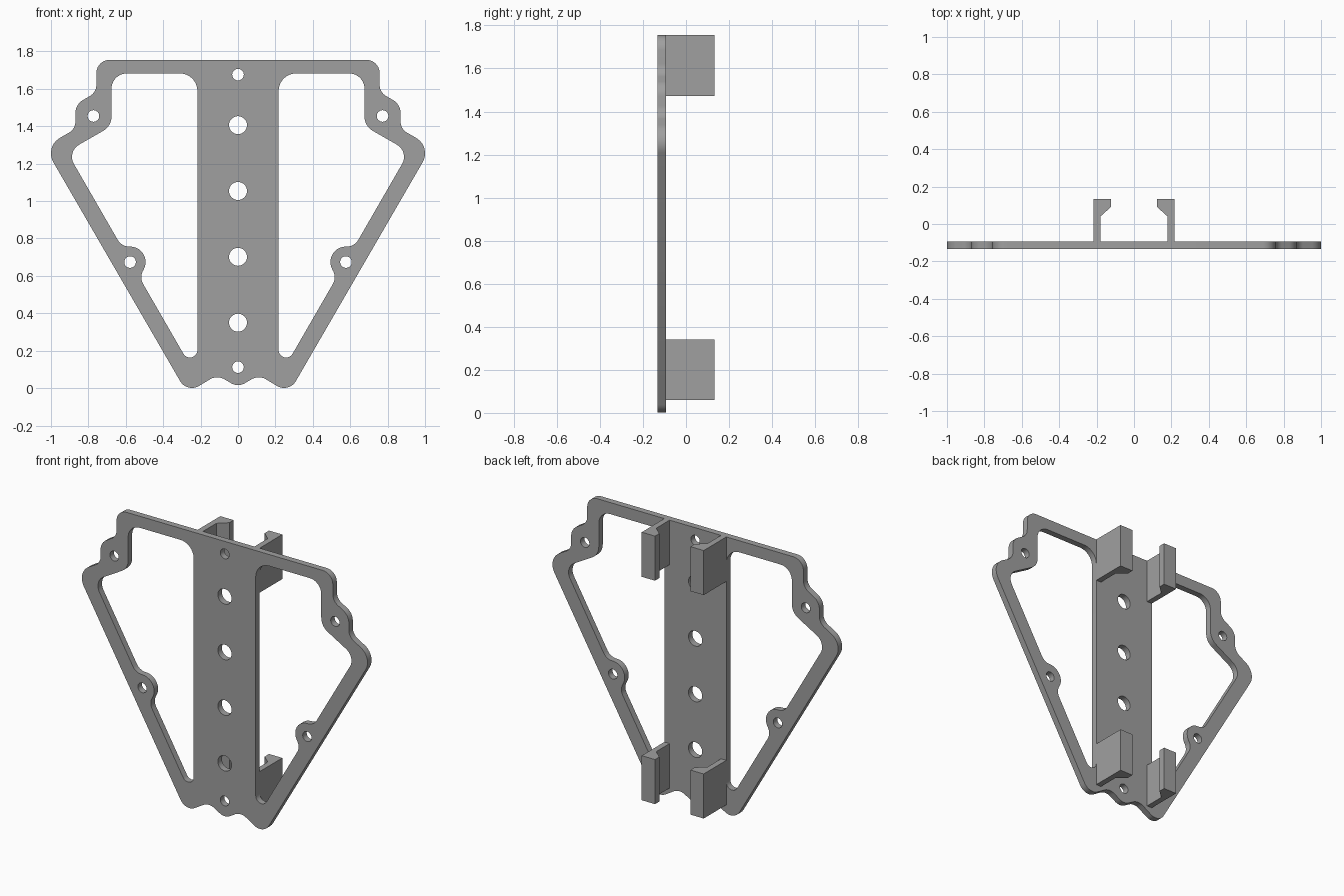
import bpy
import math
from mathutils import Vector

cube = bpy.data.objects.get("Cube")
if cube:
    bpy.data.objects.remove(cube, do_unlink=True)

grey = bpy.data.materials.new("plain grey")
grey.use_nodes = True
COLOUR = (0.35, 0.35, 0.35, 1)
grey.diffuse_color = COLOUR
grey.node_tree.nodes["Principled BSDF"].inputs["Base Color"].default_value = COLOUR


def fillet(corners, steps=10):
    """Closed polygon of (x, y, radius) corners, each rounded to its radius."""
    out = []
    for i, (x, y, r) in enumerate(corners):
        p = Vector((x, y))
        a = (Vector(corners[i - 1][:2]) - p).normalized()
        b = (Vector(corners[(i + 1) % len(corners)][:2]) - p).normalized()
        if r == 0:
            out.append(p)
            continue
        half = a.angle(b) / 2
        centre = p + (a + b).normalized() * r / math.sin(half)
        start = p + a * r / math.tan(half) - centre
        end = p + b * r / math.tan(half) - centre
        sweep = start.angle(end)
        for k in range(steps + 1):
            t = k / steps
            out.append(centre + (start * math.sin((1 - t) * sweep)
                                 + end * math.sin(t * sweep)) / math.sin(sweep))
    return out


def circle(x, y, r, n=32):
    return [Vector((x + r * math.cos(k * math.tau / n),
                    y + r * math.sin(k * math.tau / n))) for k in range(n)]


def mirror(points):
    return [Vector((-p.x, p.y)) for p in reversed(points)]


def slab(name, loops, thickness, location, upright=False):
    """Filled flat outline with holes, thickened about its own plane."""
    curve = bpy.data.curves.new(name, "CURVE")
    curve.dimensions = "2D"
    curve.fill_mode = "BOTH"
    curve.extrude = thickness / 2
    for loop in loops:
        spline = curve.splines.new("POLY")
        spline.points.add(len(loop) - 1)
        for point, co in zip(spline.points, loop):
            point.co = (co.x, co.y, 0, 1)
        spline.use_cyclic_u = True
    obj = bpy.data.objects.new(name, curve)
    bpy.context.collection.objects.link(obj)
    obj.location = location
    if upright:
        obj.rotation_euler.x = math.pi / 2
    bpy.ops.object.select_all(action="DESELECT")
    obj.select_set(True)
    bpy.context.view_layer.objects.active = obj
    bpy.ops.object.convert(target="MESH")
    obj = bpy.context.object
    obj.data.materials.clear()
    obj.data.materials.append(grey)
    # Weld the caps to the walls
    bpy.ops.object.mode_set(mode="EDIT")
    bpy.ops.mesh.select_all(action="SELECT")
    bpy.ops.mesh.remove_doubles(threshold=0.0002)
    bpy.ops.mesh.normals_make_consistent(inside=False)
    bpy.ops.object.mode_set(mode="OBJECT")
    bpy.ops.object.shade_smooth_by_angle(angle=math.radians(30))
    return obj


# Outer edge: left half from top to bottom, then mirrored
half_edge = [(0.757, 1.755, 0.07), (0.757, 1.582, 0.07), (0.869, 1.517, 0.08),
             (0.869, 1.386, 0.07), (1.035, 1.29, 0.095), (0.272, -0.027, 0.073),
             (0.112, 0.07, 0.075)]
edge = half_edge + [(0, 0.005, 0.07)] + [(-x, z, r) for x, z, r in reversed(half_edge)]

# Side window with the boss bulging into it
window = fillet([(0.217, 1.682, 0.093), (0.676, 1.682, 0.08), (0.676, 1.401, 0.09),
                 (0.915, 1.264, 0.075), (0.6225, 0.757, 0.07), (0.433, 0.757, 0.083),
                 (0.528, 0.593, 0.07), (0.217, 0.054, 0.04)])

# Screw holes and the row of larger spine holes
loops = [fillet(edge), window, mirror(window)]
for side in (1, -1):
    loops += [circle(side * 0.773, 1.455, 0.031), circle(side * 0.577, 0.674, 0.031)]
loops += [circle(0, z, 0.031) for z in (0.112, 1.676)]
loops += [circle(0, 0.35 + 0.352 * i, 0.048) for i in range(4)]
slab("mounting_plate", loops, 0.04, (0, -0.113, 0), upright=True)

# Four clips on the back, each an upright wall with an inward lip
clip = fillet([(0.217, -0.094, 0), (0.217, 0.133, 0), (0.124, 0.133, 0),
               (0.124, 0.09, 0), (0.18, 0.04, 0), (0.18, -0.094, 0)])
for level, z in (("lower", 0.2), ("upper", 1.614)):
    slab("left_" + level + "_clip", [clip], 0.282, (0, 0, z))
    slab("right_" + level + "_clip", [mirror(clip)], 0.282, (0, 0, z))
